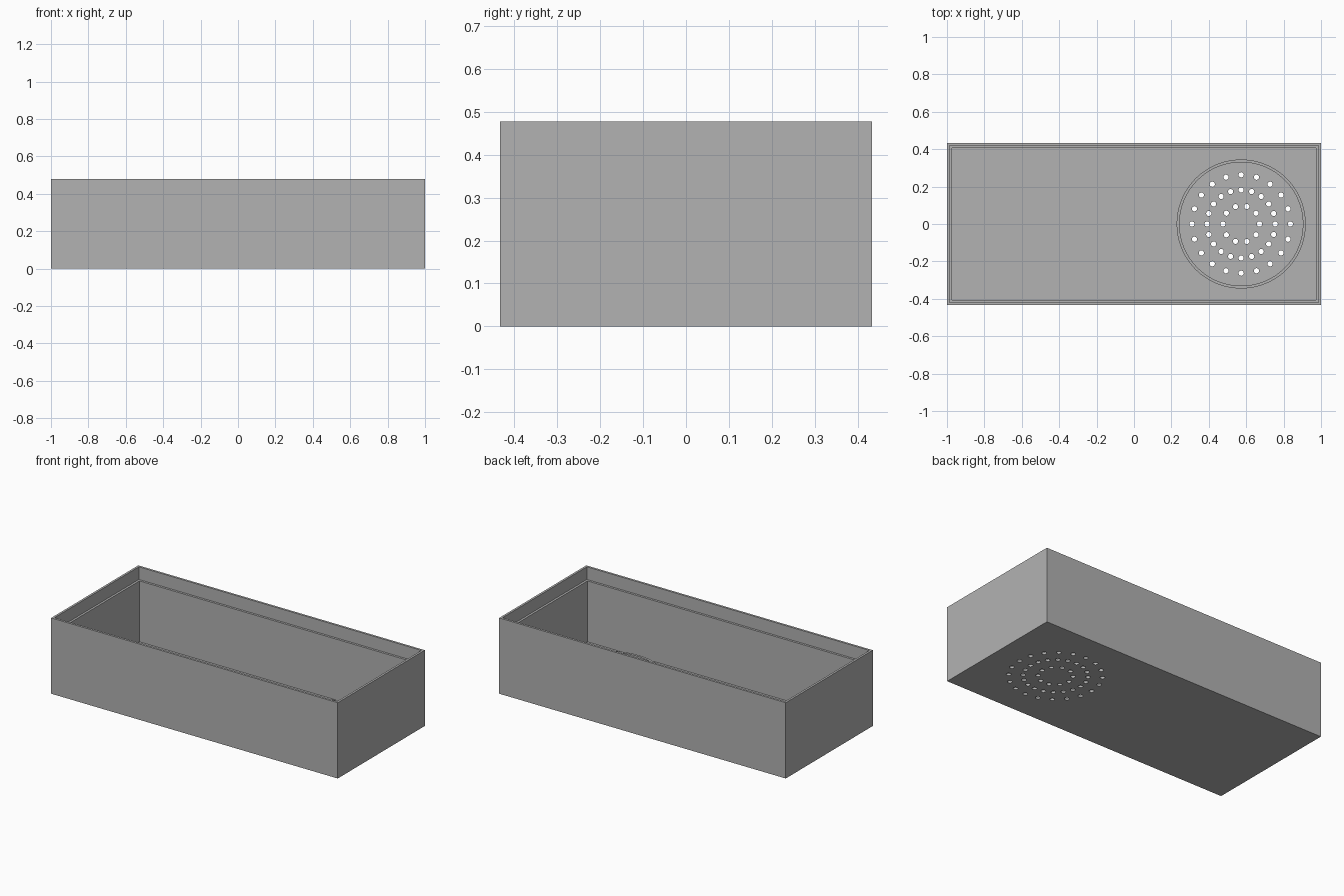
import bpy, bmesh, math
from mathutils import Matrix

cube = bpy.data.objects.get("Cube")
if cube:
    bpy.data.objects.remove(cube, do_unlink=True)

grey = bpy.data.materials.new("plain grey")
grey.use_nodes = True
colour = (0.448, 0.448, 0.448, 1)
grey.diffuse_color = colour
grey.node_tree.nodes["Principled BSDF"].inputs["Base Color"].default_value = colour

HALF_X, HALF_Y, HEIGHT = 1.0, 0.434, 0.478
RIM, WALL = 0.014, 0.028       # wall thickness above and below the ledge
LEDGE_Z, FLOOR_Z = 0.398, 0.014
DRAIN_X = 0.573


def make_object(name, bm):
    bmesh.ops.recalc_face_normals(bm, faces=bm.faces)
    mesh = bpy.data.meshes.new(name)
    bm.to_mesh(mesh)
    bm.free()
    mesh.materials.append(grey)
    obj = bpy.data.objects.new(name, mesh)
    bpy.context.collection.objects.link(obj)
    return obj


def bridge(bm, a, b):
    n = len(a)
    for i in range(n):
        j = (i + 1) % n
        bm.faces.new((a[i], a[j], b[j], b[i]))


# Open box: rectangular loops from the underside, over the rim, down to the floor
bm = bmesh.new()
loops = []
for inset, z in ((0, 0), (0, HEIGHT), (RIM, HEIGHT), (RIM, LEDGE_Z),
                 (WALL, LEDGE_Z), (WALL, FLOOR_Z)):
    x, y = HALF_X - inset, HALF_Y - inset
    loops.append([bm.verts.new((sx * x, sy * y, z))
                  for sx, sy in ((-1, -1), (1, -1), (1, 1), (-1, 1))])
for a, b in zip(loops, loops[1:]):
    bridge(bm, a, b)
bm.faces.new(loops[0])
bm.faces.new(loops[-1])
box = make_object("tray_box", bm)

# Drain holes: three circles of small cylinders cut through the floor
bm = bmesh.new()
for radius, count in ((0.098, 10), (0.182, 20), (0.263, 20)):
    for i in range(count):
        t = math.tau * i / count
        place = Matrix.Translation((DRAIN_X + radius * math.cos(t),
                                    radius * math.sin(t), FLOOR_Z / 2))
        bmesh.ops.create_cone(bm, cap_ends=True, segments=16, radius1=0.014,
                              radius2=0.014, depth=0.06, matrix=place)
cutter = make_object("hole_cutter", bm)
cutter.hide_render = True
cut = box.modifiers.new("drain holes", 'BOOLEAN')
cut.operation = 'DIFFERENCE'
cut.solver = 'EXACT'
cut.object = cutter
bpy.context.view_layer.update()
graph = bpy.context.evaluated_depsgraph_get()
drilled = bpy.data.meshes.new_from_object(box.evaluated_get(graph))
box.modifiers.clear()
box.data = drilled
bpy.data.objects.remove(cutter, do_unlink=True)

# Low circular collar standing on the floor around the holes
bm = bmesh.new()
rings = []
for radius, z in ((0.345, FLOOR_Z), (0.345, 0.06), (0.33, 0.06), (0.33, FLOOR_Z)):
    rings.append([bm.verts.new((DRAIN_X + radius * math.cos(math.tau * i / 96),
                                radius * math.sin(math.tau * i / 96), z))
                  for i in range(96)])
for k in range(4):
    bridge(bm, rings[k], rings[(k + 1) % 4])
collar = make_object("drain_collar", bm)

bpy.ops.object.select_all(action='DESELECT')
for obj in (box, collar):
    obj.select_set(True)
bpy.context.view_layer.objects.active = box
bpy.ops.object.shade_smooth_by_angle(angle=math.radians(30))
